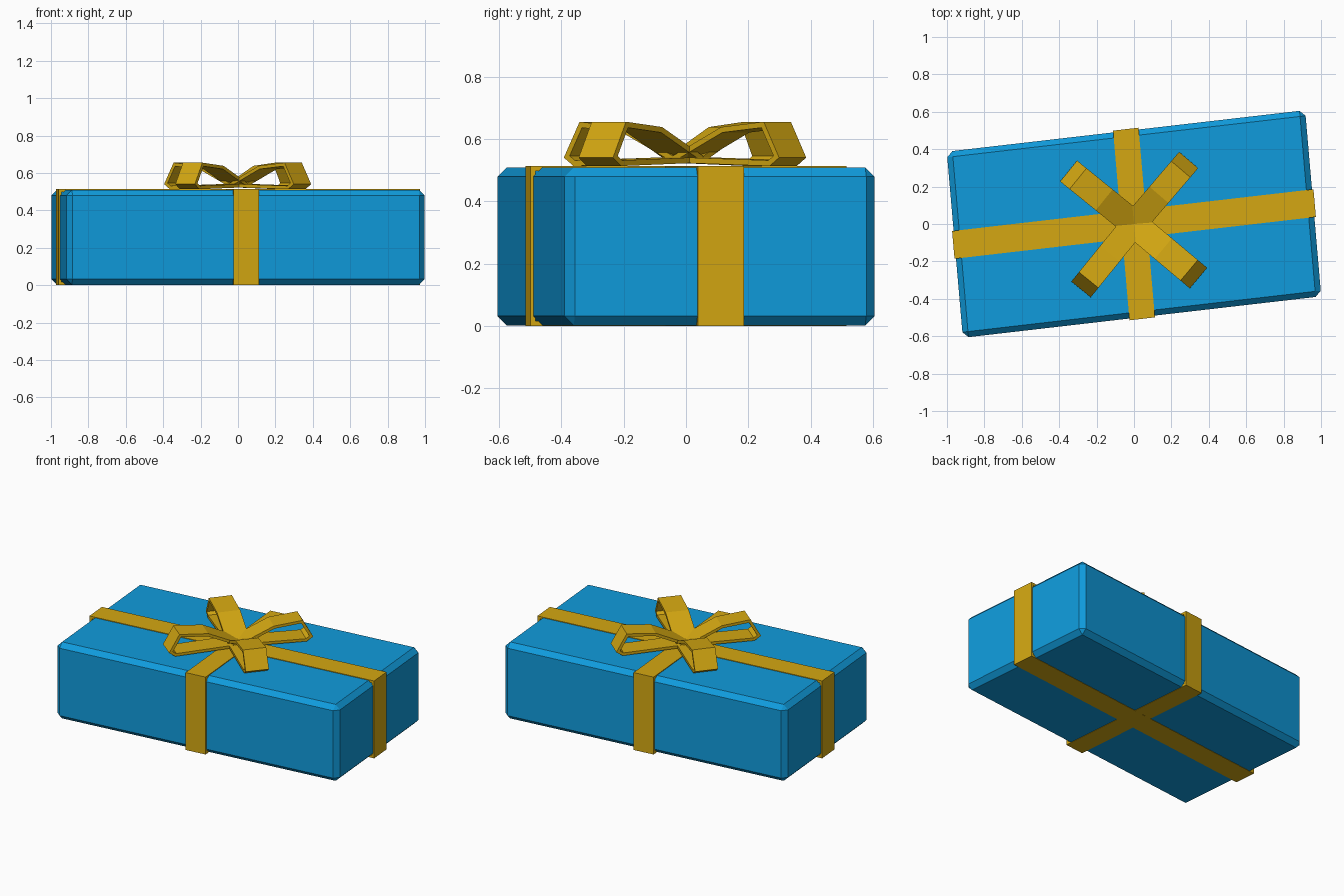
import bpy, bmesh, math
from mathutils import Vector

if "Cube" in bpy.data.objects:
    bpy.data.objects.remove(bpy.data.objects["Cube"])

# Slightly skewed ground axes of the box: along its length and its depth
U = Vector((1, 0.1157, 0))
V = Vector((-0.0864, 1, 0))


def material(name, rgb):
    m = bpy.data.materials.new(name)
    m.diffuse_color = (*rgb, 1)
    m.use_nodes = True
    m.node_tree.nodes["Principled BSDF"].inputs["Base Color"].default_value = m.diffuse_color
    return m


blue = material("blue wrapping", (0.005, 0.33, 0.72))
gold = material("gold ribbon", (0.66, 0.39, 0.006))


def finish(bm, name, mat):
    bmesh.ops.recalc_face_normals(bm, faces=bm.faces)
    me = bpy.data.meshes.new(name)
    bm.to_mesh(me)
    bm.free()
    me.materials.append(mat)
    ob = bpy.data.objects.new(name, me)
    bpy.context.collection.objects.link(ob)
    return ob


def strip(name, outer, thick, along, across, half_width, closed):
    """Ribbon band: a clockwise (r, z) profile, thickened inward and given width."""
    n = len(outer)
    pts = [Vector(p) for p in outer]
    inner = []
    for i, p in enumerate(pts):
        a = pts[i - 1] if closed or i > 0 else None
        b = pts[(i + 1) % n] if closed or i < n - 1 else None
        dirs = [d.normalized() for d in ((p - a) if a else None, (b - p) if b else None) if d]
        norms = [Vector((d.y, -d.x)) for d in dirs]
        m = sum(norms, Vector((0, 0))).normalized()
        inner.append(p + m * thick / max(m.dot(norms[0]), 0.5))
    bm = bmesh.new()
    rings = []
    for i in range(n):
        rings.append([bm.verts.new(along * p.x + across * w + Vector((0, 0, p.y)))
                      for p, w in ((pts[i], -half_width), (pts[i], half_width),
                                   (inner[i], half_width), (inner[i], -half_width))])
    for i in range(n if closed else n - 1):
        a, b = rings[i], rings[(i + 1) % n]
        for k in range(4):
            j = (k + 1) % 4
            bm.faces.new((a[k], a[j], b[j], b[k]))
    if not closed:
        bm.faces.new(rings[0])
        bm.faces.new(rings[-1])
    return finish(bm, name, gold)


# Gift box with chamfered edges
bm = bmesh.new()
bmesh.ops.create_cube(bm, size=2)
for v in bm.verts:
    v.co = (v.co.x * 0.958, v.co.y * 0.4975, 0.2555 + v.co.z * 0.2535)
bmesh.ops.bevel(bm, geom=bm.edges[:], offset=0.03, segments=1, affect='EDGES')
for v in bm.verts:
    v.co = U * v.co.x + V * v.co.y + Vector((0, 0, v.co.z))
finish(bm, "gift_box", blue)


# Ribbons wrapped around the box both ways
def hoop(r, z0, z1):
    return [(-r, z0), (-r, z1), (r, z1), (r, z0)]


strip("long_ribbon", hoop(0.966, 0, 0.513), 0.016, U, V, 0.074, True)
strip("cross_ribbon", hoop(0.507, 0.0005, 0.5135), 0.016, V, U, 0.068, True)

# Four bow loops on the diagonals
loop = [(0.0, 0.545), (0.205, 0.638), (0.385, 0.655), (0.45, 0.54), (0.41, 0.513), (0.0, 0.524)]
for i, (deg, half) in enumerate(((49.5, 0.067), (141, 0.072), (231, 0.067), (320, 0.072))):
    a = math.radians(deg)
    strip(f"bow_loop_{i + 1}", loop, 0.018,
          Vector((math.cos(a), math.sin(a), 0)),
          Vector((-math.sin(a), math.cos(a), 0)), half, False)
